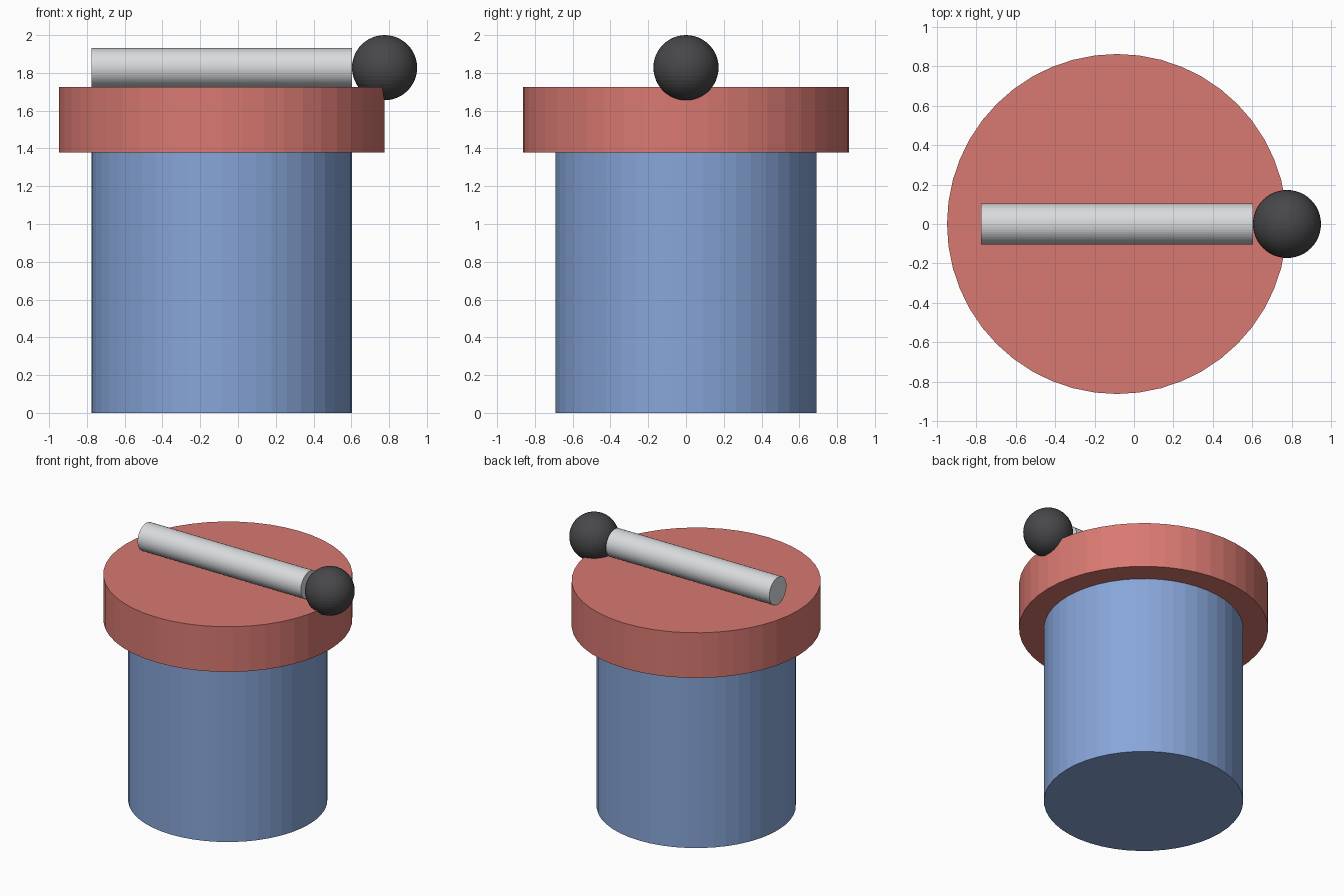
import bpy, math

if "Cube" in bpy.data.objects:
    bpy.data.objects.remove(bpy.data.objects["Cube"])

U = 2 / 11.6          # base unit of the model
CX = -0.5 * U         # axis of the body


def material(name, srgb):
    m = bpy.data.materials.new(name)
    lin = [((c + 0.055) / 1.055) ** 2.4 for c in srgb]
    m.diffuse_color = (*lin, 1)
    m.use_nodes = True
    m.node_tree.nodes["Principled BSDF"].inputs["Base Color"].default_value = m.diffuse_color
    return m


def finish(name, mat):
    ob = bpy.context.object
    ob.name = name
    ob.data.materials.append(mat)
    return ob


def cylinder(name, mat, r, length, loc, rot=(0, 0, 0)):
    bpy.ops.mesh.primitive_cylinder_add(vertices=48, radius=r, depth=length,
                                        location=loc, rotation=rot)
    return finish(name, mat)


blue = material("blue", (0.53, 0.65, 0.85))
red = material("red", (0.85, 0.475, 0.445))
silver = material("light grey", (0.85, 0.86, 0.87))
dark = material("dark grey", (0.28, 0.28, 0.29))

# round body and wider lid
cylinder("body", blue, 4 * U, 8 * U, (CX, 0, 4 * U))
cylinder("lid", red, 5 * U, 2 * U, (CX, 0, 9 * U))

# handle bar lying on the lid, with a ball at its right end
bar_z = 10.6 * U
cylinder("handle_bar", silver, 0.6 * U, 8 * U, (CX, 0, bar_z), (0, math.pi / 2, 0))
bpy.ops.mesh.primitive_uv_sphere_add(segments=48, ring_count=24, radius=U,
                                     location=(CX + 5 * U, 0, bar_z))
finish("handle_knob", dark)
